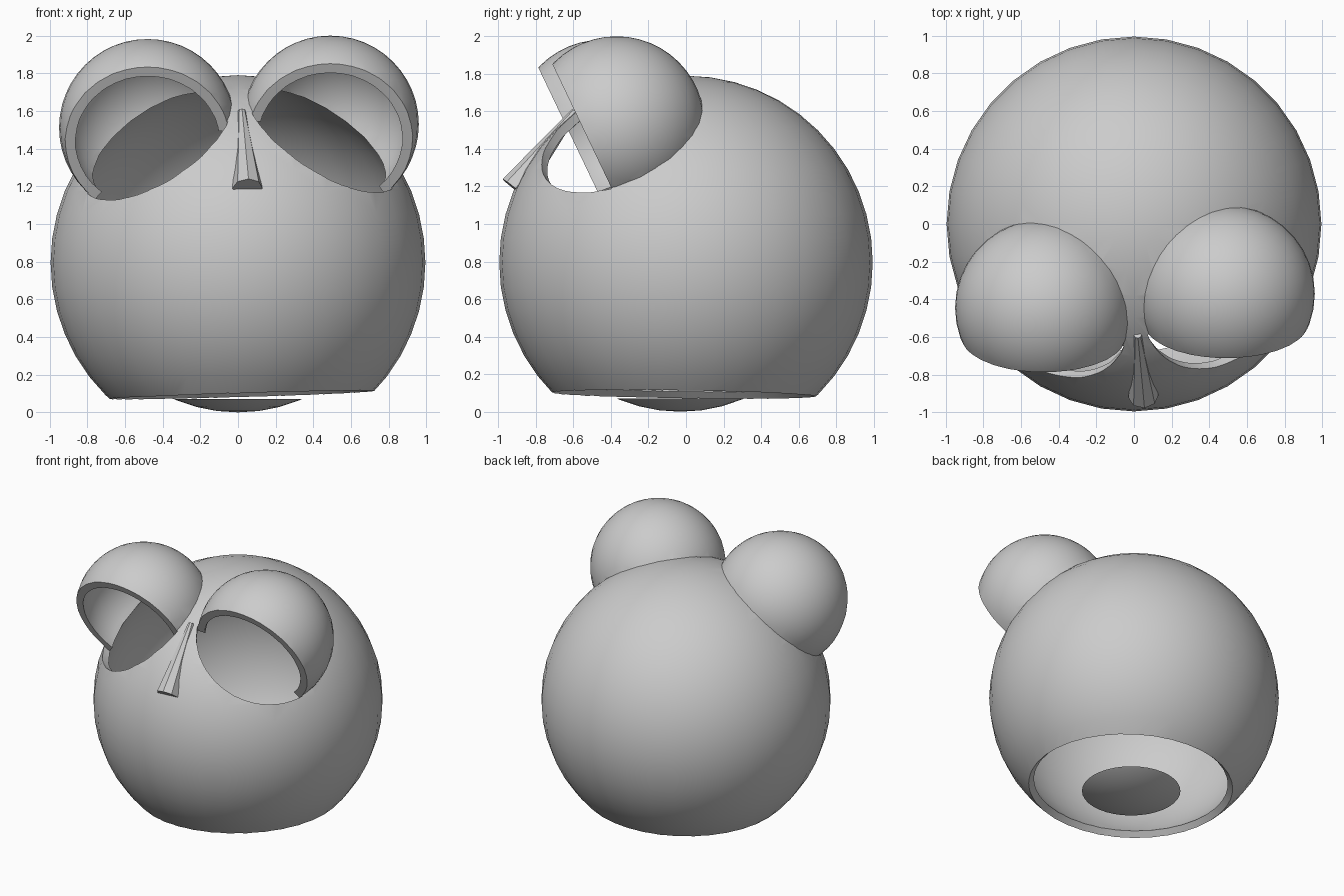
import bpy, bmesh, math
from mathutils import Vector, Matrix

cube = bpy.data.objects.get("Cube")
if cube:
    bpy.data.objects.remove(cube)

grey = bpy.data.materials.new("plain_grey")
grey.use_nodes = True
GREY = (0.6, 0.6, 0.6, 1)
grey.diffuse_color = GREY
grey.node_tree.nodes["Principled BSDF"].inputs["Base Color"].default_value = GREY


def to_object(name, bm):
    bmesh.ops.recalc_face_normals(bm, faces=bm.faces)
    mesh = bpy.data.meshes.new(name)
    bm.to_mesh(mesh)
    bm.free()
    mesh.materials.append(grey)
    obj = bpy.data.objects.new(name, mesh)
    bpy.context.collection.objects.link(obj)
    return obj


def ball(name, centre, radius, keep_point=None, keep_normal=None):
    """Solid ball, optionally keeping only the side the normal points to."""
    bm = bmesh.new()
    bmesh.ops.create_uvsphere(bm, u_segments=36, v_segments=24, radius=radius,
                              matrix=Matrix.Translation(centre))
    if keep_normal:
        bmesh.ops.bisect_plane(bm, geom=bm.verts[:] + bm.edges[:] + bm.faces[:],
                               plane_co=keep_point, plane_no=keep_normal, clear_inner=True)
        bmesh.ops.holes_fill(bm, edges=[e for e in bm.edges if e.is_boundary], sides=0)
    return to_object(name, bm)


def frustum(name, start, end, r_start, r_end, sides):
    start, end = Vector(start), Vector(end)
    axis = end - start
    bm = bmesh.new()
    turn = axis.to_track_quat("Z", "Y").to_matrix().to_4x4()
    bmesh.ops.create_cone(bm, cap_ends=True, segments=sides, radius1=r_start, radius2=r_end,
                          depth=axis.length,
                          matrix=Matrix.Translation((start + end) / 2) @ turn)
    return to_object(name, bm)


def smooth(obj):
    bpy.ops.object.select_all(action="DESELECT")
    obj.select_set(True)
    bpy.context.view_layer.objects.active = obj
    bpy.ops.object.shade_smooth_by_angle(angle=math.radians(32))


HEAD = Vector((0, 0, 0.795))
EYES = [Vector((-0.48, -0.445, 1.512)), Vector((0.49, -0.37, 1.53))]
WALL = 0.05
EYE_R = 0.47
FORWARD = Vector((0, -0.9, -0.43)).normalized()

# Hollow head with two bulging brow shells
head = ball("head", HEAD, 0.995)
steps = [("UNION", ball("eye_outer", c, EYE_R)) for c in EYES]
steps.append(("DIFFERENCE", ball("head_inner", HEAD, 0.995 - WALL)))
steps += [("DIFFERENCE", ball("eye_inner", c, EYE_R - WALL)) for c in EYES]

# Eye openings in front of a slanted plane
steps += [("DIFFERENCE", ball("eye_opening", c, EYE_R + 0.006, c + FORWARD * 0.17, FORWARD))
          for c in EYES]

# Neck opening, slightly tilted, with a rim square to the wall
neck_axis = Vector((0.03, -0.015, -1))
steps.append(("DIFFERENCE",
              frustum("neck_cutter", HEAD, HEAD + neck_axis * 1.4, 0, 1.4, 36)))

for operation, cutter in steps:
    cutter.hide_render = True
    mod = head.modifiers.new(cutter.name, "BOOLEAN")
    mod.operation, mod.object, mod.solver = operation, cutter, "EXACT"
bpy.context.view_layer.update()
result = bpy.data.meshes.new_from_object(head.evaluated_get(bpy.context.evaluated_depsgraph_get()))
head.modifiers.clear()
head.data = result
for _, cutter in steps:
    bpy.data.objects.remove(cutter)
smooth(head)

# Flared nose
nose = frustum("nose", (0.02, -0.60, 1.60), (0.05, -0.925, 1.19), 0.02, 0.08, 8)
nose.data.transform(Matrix.Translation((0, 0.01, 0)))
smooth(nose)

# Shallow dish floating under the neck opening
dish = ball("base_dish", Vector((0, -0.03, 0.86)), 0.86, Vector((0, 0, 0.07)), Vector((0, 0, -1)))
smooth(dish)
